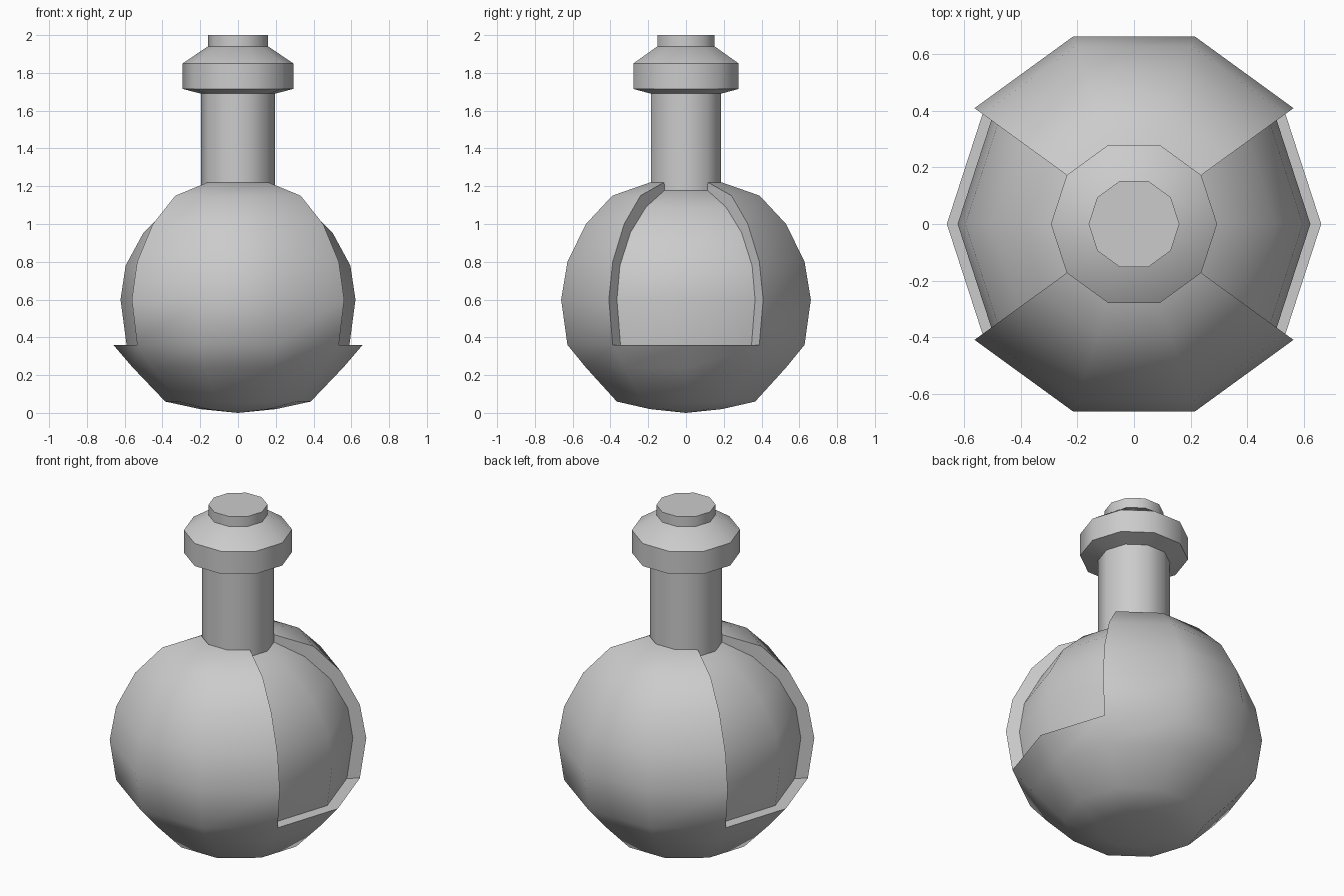
import bpy, bmesh, math

if "Cube" in bpy.data.objects:
    bpy.data.objects.remove(bpy.data.objects["Cube"])

N = 10  # all parts are ten-sided


def ring(bm, r, z):
    return [bm.verts.new((r * math.cos(2 * math.pi * i / N),
                          r * math.sin(2 * math.pi * i / N), z)) for i in range(N)]


def finish(bm, name, angle):
    loose = [v for v in bm.verts if not v.link_faces]
    bmesh.ops.delete(bm, geom=loose, context='VERTS')
    bmesh.ops.recalc_face_normals(bm, faces=bm.faces)
    mesh = bpy.data.meshes.new(name)
    bm.to_mesh(mesh)
    bm.free()
    obj = bpy.data.objects.new(name, mesh)
    bpy.context.collection.objects.link(obj)
    bpy.ops.object.select_all(action='DESELECT')
    obj.select_set(True)
    bpy.context.view_layer.objects.active = obj
    bpy.ops.object.shade_smooth_by_angle(angle=math.radians(angle))
    return obj


def band(bm, a, b, segs=range(N)):
    for i in segs:
        j = (i + 1) % N
        bm.faces.new((a[i], a[j], b[j], b[i]))


def lathe(name, profile, angle):
    bm = bmesh.new()
    rings = [ring(bm, r, z) for r, z in profile]
    for a, b in zip(rings, rings[1:]):
        band(bm, a, b)
    bm.faces.new(rings[0])
    bm.faces.new(rings[-1])
    return finish(bm, name, angle)


# Flask body: round shell with a recessed panel on each side
base = [(0.2, 0.02), (0.385, 0.06), (0.557, 0.24)]
outer = [(0.66, 0.36), (0.695, 0.6), (0.66, 0.8), (0.557, 1.0), (0.41, 1.15), (0.2, 1.22)]
inner = [(0.59, 0.36), (0.622, 0.6), (0.595, 0.78), (0.5, 0.955), (0.36, 1.09), (0.18, 1.185)]
panel = [0, 9, 4, 5]
shell = [i for i in range(N) if i not in panel]

bm = bmesh.new()
low = [ring(bm, r, z) for r, z in base]
out = [ring(bm, r, z) for r, z in outer]
inn = [ring(bm, r, z) for r, z in inner]
tip = bm.verts.new((0, 0, 0))
for i in range(N):
    bm.faces.new((tip, low[0][(i + 1) % N], low[0][i]))
lower = low + [out[0]]
for a, b in zip(lower, lower[1:]):
    band(bm, a, b)
for k in range(len(out) - 1):
    band(bm, out[k], out[k + 1], shell)
    band(bm, inn[k], inn[k + 1], panel)
    for c in (1, 9, 4, 6):  # side walls of the recesses
        bm.faces.new((out[k][c], out[k + 1][c], inn[k + 1][c], inn[k][c]))
band(bm, out[0], inn[0], panel)  # sills
bm.faces.new([out[-1][i] for i in (1, 2, 3, 4)] + [inn[-1][4], inn[-1][5], inn[-1][6]]
             + [out[-1][i] for i in (6, 7, 8, 9)] + [inn[-1][9], inn[-1][0], inn[-1][1]])
finish(bm, "flask_body", 40)

# Neck with flared collar and stopper
lathe("neck", [(0.195, 1.15), (0.195, 1.69), (0.293, 1.715), (0.293, 1.85), (0.16, 1.94)], 40)
lathe("stopper", [(0.16, 1.9), (0.16, 2.0)], 40)
